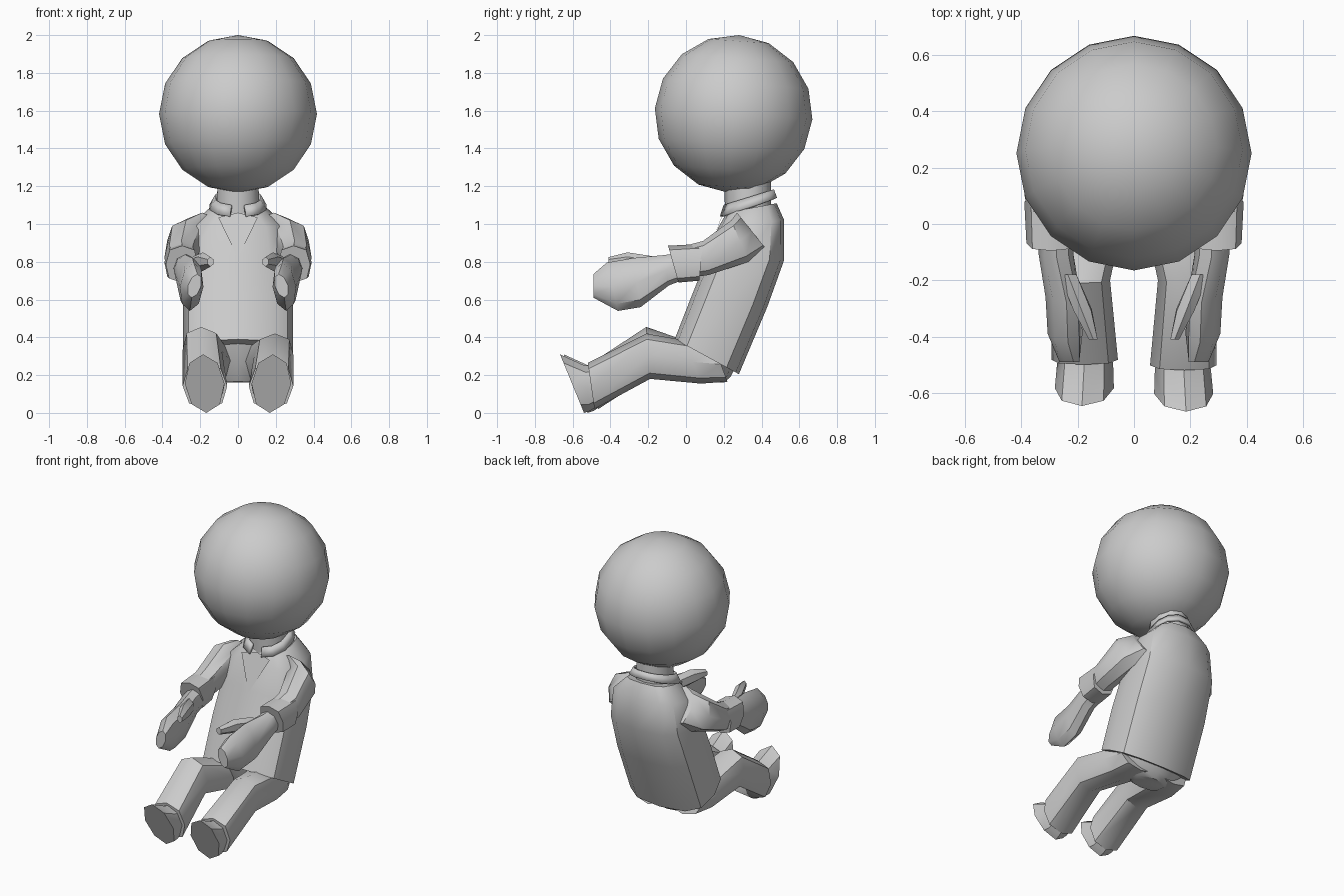
import bpy, bmesh, math
from mathutils import Vector


def finish(name, bm, angle=40):
    bmesh.ops.recalc_face_normals(bm, faces=bm.faces[:])
    me = bpy.data.meshes.new(name)
    bm.to_mesh(me)
    bm.free()
    ob = bpy.data.objects.new(name, me)
    bpy.context.collection.objects.link(ob)
    bpy.ops.object.select_all(action='DESELECT')
    ob.select_set(True)
    bpy.context.view_layer.objects.active = ob
    bpy.ops.object.shade_smooth_by_angle(angle=math.radians(angle))
    return ob


def power(v, e):
    return math.copysign(abs(v) ** e, v) if abs(v) > 1e-6 else 0.0


def loft(name, rings, n=8, e=1.0, side=1, caps=True, keep=None, twist=0.0):
    """Skin rings given as (point, opposite point, half width)."""
    bm = bmesh.new()
    loops = []
    for p, q, hw in rings:
        p, q = Vector(p), Vector(q)
        mid, up = (p + q) / 2, (p - q) / 2
        loop = []
        for i in range(n):
            a = 2 * math.pi * (i + twist) / n
            co = mid + up * power(math.cos(a), e)
            co.x += hw * power(math.sin(a), e)
            co.x *= side
            loop.append(bm.verts.new(co))
        loops.append(loop)
    for a, b in zip(loops, loops[1:]):
        for i in range(n):
            j = (i + 1) % n
            bm.faces.new((a[i], a[j], b[j], b[i]))
    if caps:
        bm.faces.new(loops[0])
        bm.faces.new(loops[-1])
    if keep:
        drop = [f for f in bm.faces if not keep(f.calc_center_median())]
        bmesh.ops.delete(bm, geom=drop, context='FACES')
    return finish(name, bm)


# head
bpy.ops.mesh.primitive_uv_sphere_add(segments=16, ring_count=8, radius=0.418,
                                     location=(0, 0.252, 1.583),
                                     rotation=(math.radians(-4), 0, 0))
head = bpy.context.object
head.name = "head"
bpy.ops.object.shade_smooth_by_angle(angle=math.radians(50))

# neck
loft("neck", [((0, 0.20, 1.24), (0, 0.45, 1.24), 0.113),
              ((0, 0.21, 1.00), (0, 0.45, 1.08), 0.12)], n=10)

# shirt body, hem to shoulders
loft("shirt_body", [((0, -0.06, 0.39), (0, 0.28, 0.205), 0.29),
                    ((0, 0.03, 0.62), (0, 0.43, 0.56), 0.29),
                    ((0, 0.115, 0.83), (0, 0.52, 0.81), 0.275),
                    ((0, 0.17, 0.98), (0, 0.52, 1.02), 0.245),
                    ((0, 0.215, 1.06), (0, 0.48, 1.11), 0.15)], n=12, e=0.7)

# open neckline panel
bm = bmesh.new()
pts = [(0, 0.107, 0.82), (0.105, 0.187, 1.035), (0, 0.198, 1.06), (-0.105, 0.187, 1.035)]
low, right, mid, left = [bm.verts.new(p) for p in pts]
bm.faces.new((low, right, mid))
bm.faces.new((low, mid, left))
panel = finish("neckline", bm)

# collar band, open at the front
collar = loft("collar", [((0, 0.175, 1.04), (0, 0.487, 1.14), 0.155),
                         ((0, 0.195, 1.10), (0, 0.47, 1.185), 0.125)],
              n=12, e=0.9, caps=False, twist=0.5,
              keep=lambda c: not (abs(c.x) < 0.05 and c.y < 0.3))
mod = collar.modifiers.new("thickness", 'SOLIDIFY')
mod.thickness = 0.015

# hips
loft("hips", [((0, -0.02, 0.38), (0, 0.26, 0.24), 0.26),
              ((0, 0.01, 0.26), (0, 0.235, 0.19), 0.20),
              ((0, 0.06, 0.165), (0, 0.20, 0.16), 0.11)], n=10, e=0.8)

for side, tag, dz, dy in ((1, "right", 0.0, 0.0), (-1, "left", 0.035, 0.02)):
    # sleeve
    loft("sleeve_" + tag, [((0.19, 0.27, 1.06), (0.20, 0.43, 0.86), 0.09),
                           ((0.275, 0.24, 1.02), (0.275, 0.33, 0.80), 0.10),
                           ((0.30, 0.09, 0.91), (0.31, 0.12, 0.73), 0.085),
                           ((0.29, -0.06, 0.87), (0.29, -0.03, 0.71), 0.07)],
         e=0.9, side=side)
    # rolled cuff
    loft("cuff_" + tag, [((0.30, 0.09, 0.895), (0.31, 0.07, 0.70), 0.085),
                         ((0.295, -0.095, 0.885), (0.30, -0.04, 0.69), 0.085)],
         e=0.75, side=side)
    # mitten hand
    loft("hand_" + tag, [((0.28, 0.0, 0.85), (0.28, 0.0, 0.71), 0.062),
                         ((0.275, -0.12, 0.835), (0.28, -0.09, 0.675), 0.062),
                         ((0.24, -0.28, 0.82), (0.265, -0.24, 0.56), 0.062),
                         ((0.235, -0.42, 0.795), (0.255, -0.36, 0.54), 0.062),
                         ((0.215, -0.49, 0.735), (0.245, -0.49, 0.61), 0.035)],
         side=side)
    # thumb
    loft("thumb_" + tag, [((0.235, -0.18, 0.83), (0.235, -0.18, 0.73), 0.035),
                          ((0.185, -0.31, 0.85), (0.18, -0.30, 0.755), 0.036),
                          ((0.145, -0.41, 0.825), (0.145, -0.41, 0.775), 0.018)],
         n=6, side=side)
    # trouser leg
    loft("trouser_leg_" + tag, [((0.14, 0.15, 0.35), (0.13, 0.22, 0.165), 0.12),
                                ((0.16, -0.01, 0.385), (0.15, 0.08, 0.155), 0.12),
                                ((0.195, -0.21, 0.42 + dz), (0.185, -0.19, 0.18 + dz / 2), 0.105),
                                ((0.18, -0.52 + dy, 0.265), (0.17, -0.485 + dy, 0.02), 0.118)],
         e=0.85, side=side)
    # shoe with flat sole
    loft("shoe_" + tag, [((0.178, -0.45 + dy, 0.25), (0.17, -0.45 + dy, 0.05), 0.09),
                         ((0.178, -0.535 + dy, 0.25), (0.17, -0.51 + dy, 0.01), 0.10),
                         ((0.185, -0.667 + dy, 0.31), (0.168, -0.54 + dy, 0.0), 0.105)],
         side=side)
